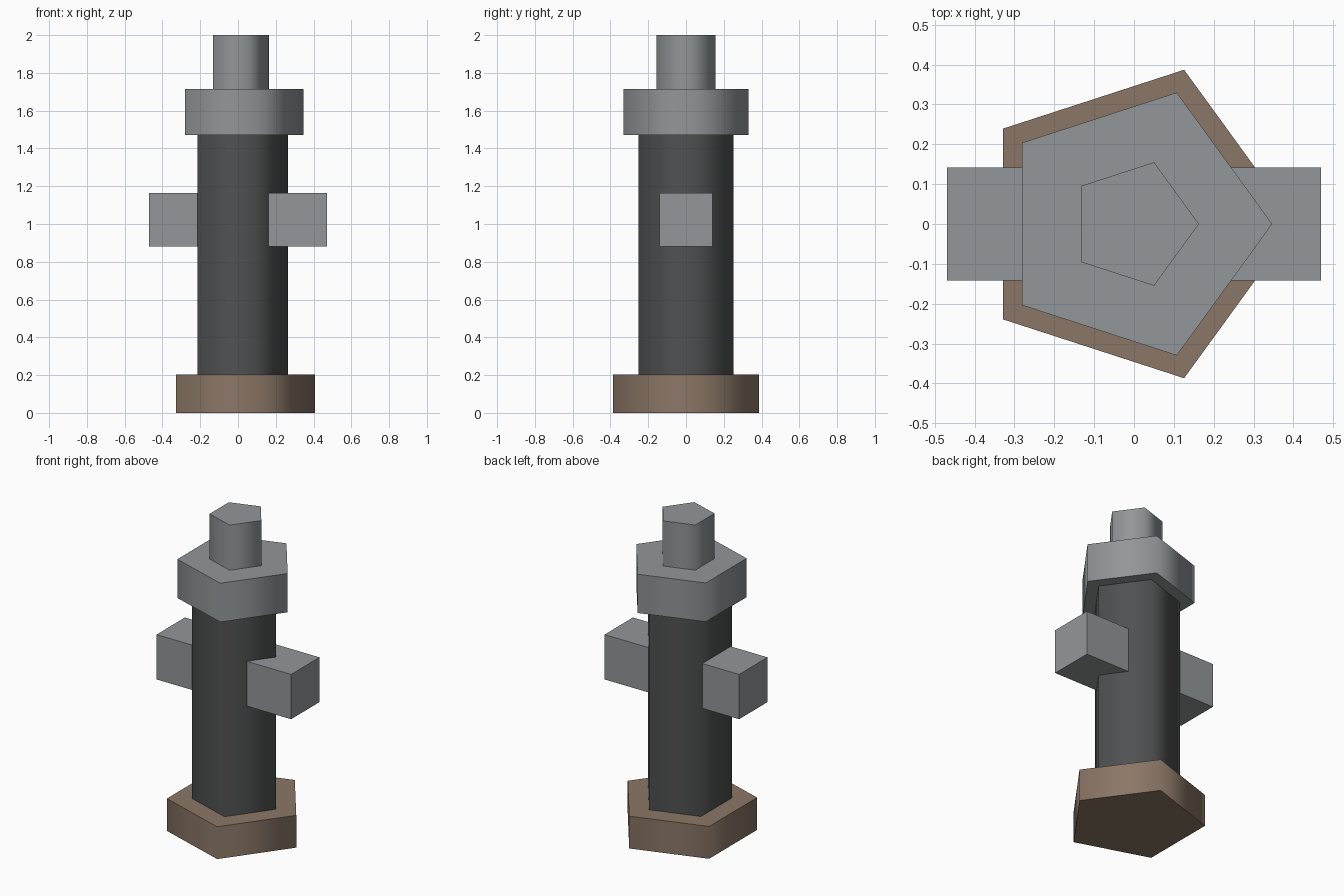
import bpy
import math

if "Cube" in bpy.data.objects:
    bpy.data.objects.remove(bpy.data.objects["Cube"])

SIDES = 5


def material(name, color):
    mat = bpy.data.materials.new(name)
    mat.diffuse_color = (*color, 1.0)
    mat.use_nodes = True
    mat.node_tree.nodes["Principled BSDF"].inputs["Base Color"].default_value = mat.diffuse_color
    return mat


brown = material("brown", (0.26, 0.185, 0.135))
dark = material("dark_grey", (0.080, 0.082, 0.084))
steel = material("steel_grey", (0.29, 0.31, 0.32))


def prism(name, radius, z0, z1, mat):
    """Pentagonal prism with one corner pointing to +x, smooth around the sides."""
    ring = [(radius * math.cos(i * math.tau / SIDES),
             radius * math.sin(i * math.tau / SIDES)) for i in range(SIDES)]
    verts = [(x, y, z) for z in (z0, z1) for x, y in ring]
    faces = [list(range(SIDES))[::-1], list(range(SIDES, 2 * SIDES))]
    for i in range(SIDES):
        j = (i + 1) % SIDES
        faces.append([i, j, j + SIDES, i + SIDES])
    mesh = bpy.data.meshes.new(name)
    mesh.from_pydata(verts, [], faces)
    mesh.materials.append(mat)
    obj = bpy.data.objects.new(name, mesh)
    bpy.context.collection.objects.link(obj)
    bpy.ops.object.select_all(action='DESELECT')
    obj.select_set(True)
    bpy.context.view_layer.objects.active = obj
    bpy.ops.object.shade_smooth_by_angle(angle=math.radians(80))
    return obj


# Foot, column, collar and top stub
prism("base", 0.407, 0.0, 0.204, brown)
prism("column", 0.264, 0.204, 1.47, dark)
prism("collar", 0.347, 1.47, 1.715, steel)
prism("top_stub", 0.163, 1.715, 2.0, steel)

# Side outlets: one block, mirrored across x
x0, x1 = 0.13, 0.47
bpy.ops.mesh.primitive_cube_add(size=1)
outlet = bpy.context.object
outlet.name = "side_outlets"
for v in outlet.data.vertices:
    v.co.x = x1 if v.co.x > 0 else x0
    v.co.y *= 0.283
    v.co.z = 1.023 + v.co.z * 0.283
outlet.data.materials.append(steel)
outlet.modifiers.new("mirror", 'MIRROR').use_axis[0] = True
